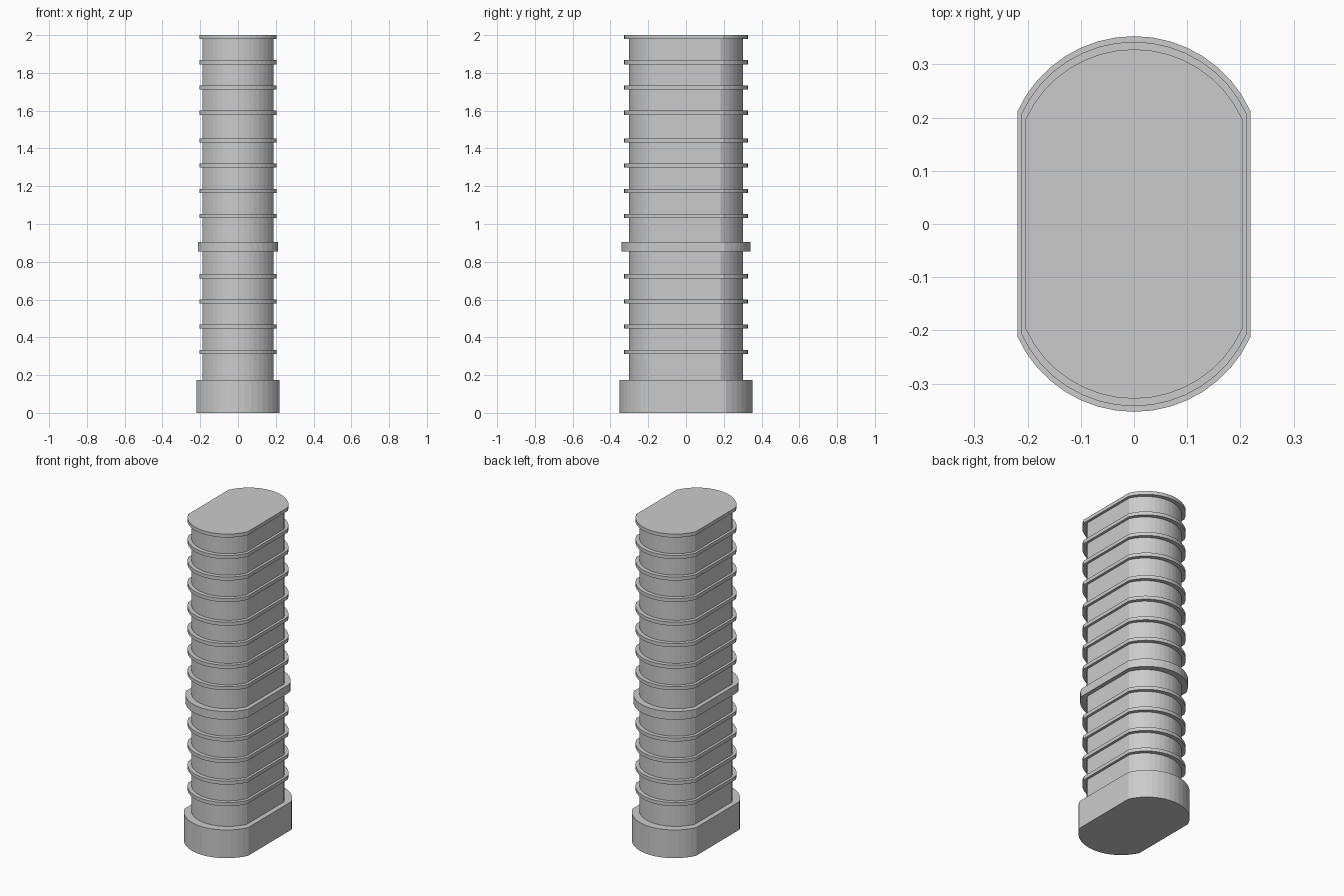
import bpy, bmesh
from math import sin, cos, asin

cube = bpy.data.objects.get("Cube")
if cube:
    bpy.data.objects.remove(cube)

grey = bpy.data.materials.new("plain grey")
grey.use_nodes = True
colour = (0.6, 0.6, 0.6, 1)
grey.diffuse_color = colour
grey.node_tree.nodes["Principled BSDF"].inputs["Base Color"].default_value = colour

HALF_X, HALF_Y, CORNER_Y = 0.219, 0.353, 0.212   # outline of the base
SEGMENTS = 16


def outline(scale):
    """Straight sides closed by a shallow arc at the front and back."""
    rise = HALF_Y - CORNER_Y
    radius = (HALF_X ** 2 + rise ** 2) / (2 * rise)
    spread = asin(HALF_X / radius)
    centre = HALF_Y - radius
    points = []
    for side in (1, -1):
        for i in range(SEGMENTS + 1):
            a = spread * (1 - 2 * i / SEGMENTS)
            points.append((side * radius * sin(a) * scale,
                           side * (centre + radius * cos(a)) * scale))
    return points


def slab(name, scale, bottom, top):
    """Extrude the outline between two heights."""
    bm = bmesh.new()
    face = bm.faces.new([bm.verts.new((x, y, bottom)) for x, y in outline(scale)])
    result = bmesh.ops.extrude_face_region(bm, geom=[face], use_keep_orig=True)
    raised = [v for v in result["geom"] if isinstance(v, bmesh.types.BMVert)]
    bmesh.ops.translate(bm, verts=raised, vec=(0, 0, top - bottom))
    bmesh.ops.recalc_face_normals(bm, faces=bm.faces)
    mesh = bpy.data.meshes.new(name)
    bm.to_mesh(mesh)
    bm.free()
    mesh.materials.append(grey)
    bpy.context.collection.objects.link(bpy.data.objects.new(name, mesh))


# Main masses
slab("base", 1.0, 0, 0.175)
slab("shaft", 0.858, 0.175, 1.98)
slab("middle_collar", 0.97, 0.854, 0.905)

# Evenly spaced thin floor rings: below the collar, above it, and up to the roof
for group, count, first_top in (("lower", 4, 0.334), ("middle", 4, 1.053),
                                ("upper", 4, 1.6)):
    for i in range(count):
        top = first_top + i * 0.1335
        name = "roof_slab" if group == "upper" and i == count - 1 else f"{group}_ring_{i + 1}"
        slab(name, 0.93, top - 0.022, min(top, 2.0))
